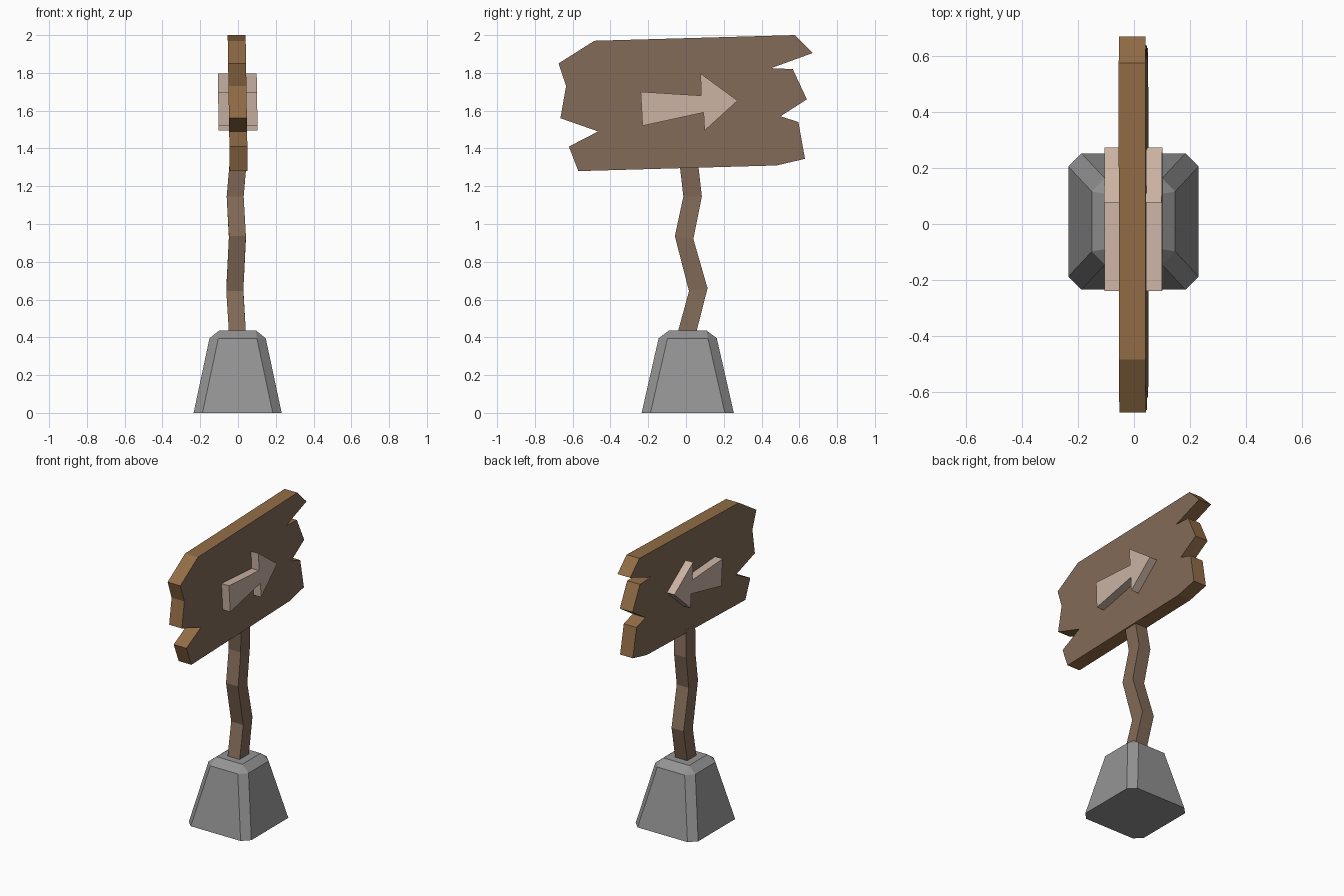
import bpy, bmesh
from mathutils import Vector

if "Cube" in bpy.data.objects:
    bpy.data.objects.remove(bpy.data.objects["Cube"])


def material(name, rgb):
    m = bpy.data.materials.new(name)
    m.diffuse_color = (*rgb, 1)
    m.use_nodes = True
    m.node_tree.nodes["Principled BSDF"].inputs["Base Color"].default_value = m.diffuse_color
    return m


WOOD = material("weathered wood", (0.225, 0.146, 0.096))
CUT = material("cut wood", (0.29, 0.153, 0.061))
PALE = material("pale wood", (0.59, 0.445, 0.366))
STONE = material("grey stone", (0.295, 0.295, 0.295))


def finish(bm, name, *mats):
    bmesh.ops.recalc_face_normals(bm, faces=bm.faces[:])
    me = bpy.data.meshes.new(name)
    bm.to_mesh(me)
    bm.free()
    for m in mats:
        me.materials.append(m)
    ob = bpy.data.objects.new(name, me)
    bpy.context.collection.objects.link(ob)
    return ob


def plate(name, outline, half, *mats):
    """Extrude a (y, z) outline along x, leaning slightly with height."""
    bm = bmesh.new()
    lean = lambda z: -0.0155 * (z - 1.6) - 0.001
    face = bm.faces.new([bm.verts.new((lean(z) - half, y, z)) for y, z in outline])
    ext = bmesh.ops.extrude_face_region(bm, geom=[face], use_keep_orig=True)
    moved = [g for g in ext["geom"] if isinstance(g, bmesh.types.BMVert)]
    bmesh.ops.translate(bm, verts=moved, vec=Vector((2 * half, 0, 0)))
    bm.normal_update()
    # broad faces use the first material, the rim uses the last
    for f in bm.faces:
        f.material_index = 0 if abs(f.normal.x) > 0.9 else len(mats) - 1
    return finish(bm, name, *mats)


# Ragged sign board
plate("sign_board", [
    (-0.485, 1.97), (0.575, 2.0), (0.67, 1.905), (0.45, 1.825), (0.565, 1.82),
    (0.64, 1.66), (0.50, 1.57), (0.595, 1.54), (0.63, 1.345), (0.48, 1.31),
    (-0.57, 1.28), (-0.62, 1.41), (-0.465, 1.49), (-0.665, 1.56),
    (-0.635, 1.73), (-0.675, 1.85)], 0.0475, WOOD, CUT)

# Arrow standing proud on both sides of the board
plate("arrow", [
    (-0.24, 1.70), (0.08, 1.68), (0.077, 1.797), (0.273, 1.653),
    (0.098, 1.494), (0.093, 1.59), (-0.23, 1.52)], 0.103, PALE)

# Crooked post: square rings at (x, y, z) centres, with tilt of z across y
bm = bmesh.new()
prev = None
for x, y, z, tilt in [(-0.004, -0.02, 0.35, 0), (-0.004, 0.009, 0.44, 0),
                      (-0.017, 0.065, 0.652, 0.008), (-0.003, -0.01, 0.928, -0.008),
                      (-0.015, 0.035, 1.145, 0), (0.0, 0.015, 1.32, 0)]:
    ring = [bm.verts.new((x + 0.045 * a, y + 0.049 * b, z + tilt * b))
            for a, b in ((-1, -1), (1, -1), (1, 1), (-1, 1))]
    if prev:
        for i in range(4):
            j = (i + 1) % 4
            bm.faces.new((prev[i], prev[j], ring[j], ring[i]))
    else:
        bm.faces.new(ring)
    prev = ring
bm.faces.new(prev)
finish(bm, "post", WOOD)

# Tapered stone base: chamfered bottom and shoulder, plain rectangular top
bm = bmesh.new()
for hx, hy, z, c in ((0.233, 0.244, 0, 0.047), (0.149, 0.154, 0.395, 0.047),
                     (0.096, 0.098, 0.437, 0)):
    corners = {(sx * (hx - a), sy * (hy - b)) for sx in (-1, 1) for sy in (-1, 1)
               for a, b in ((c, 0), (0, c))}
    for x, y in sorted(corners):
        bm.verts.new((x - 0.002, y + 0.009, z))
bmesh.ops.convex_hull(bm, input=bm.verts[:])
bmesh.ops.dissolve_limit(bm, angle_limit=0.03, verts=bm.verts[:], edges=bm.edges[:])
finish(bm, "stone_base", STONE)
